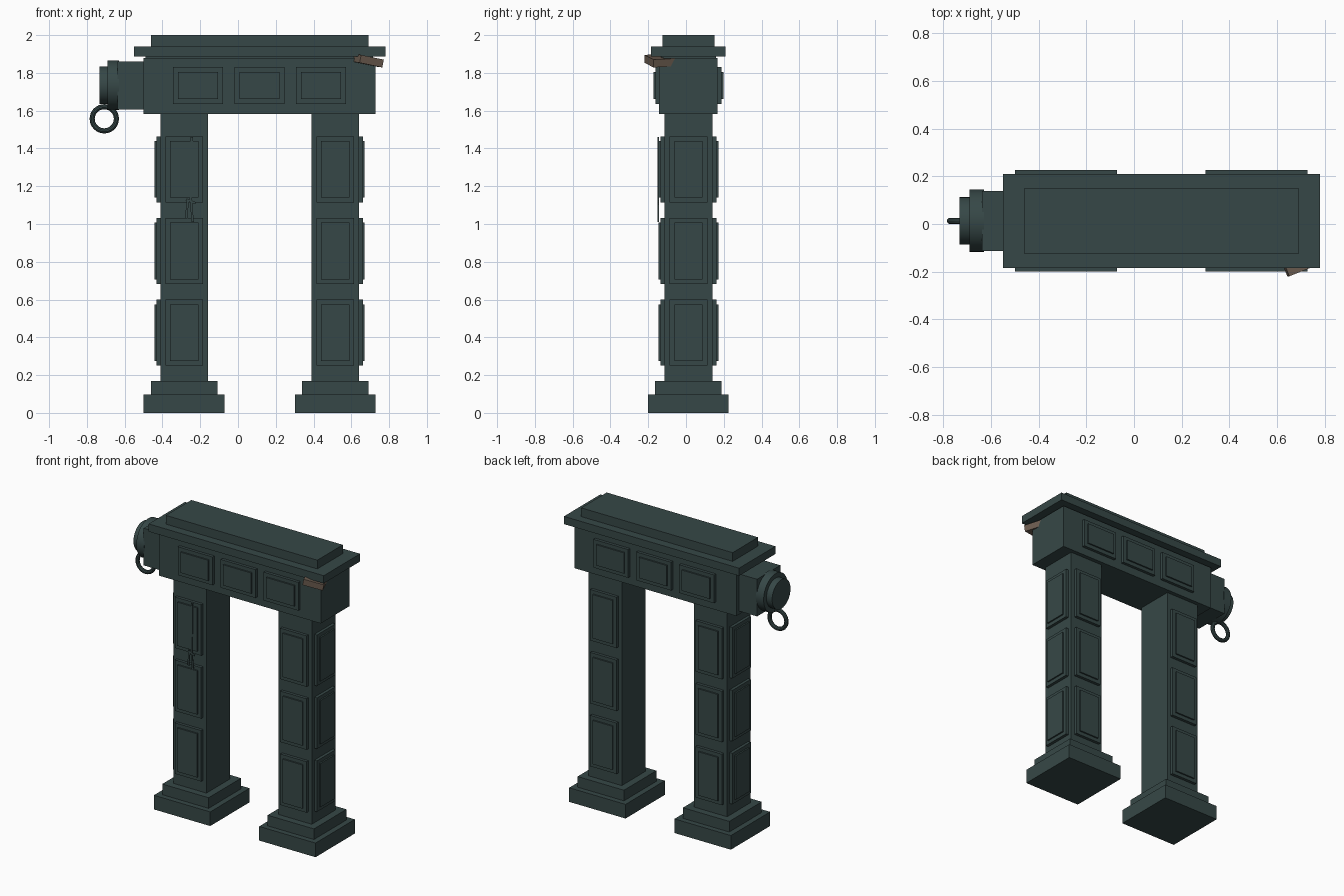
import bpy, math
from mathutils import Matrix, Vector

if "Cube" in bpy.data.objects:
    bpy.data.objects.remove(bpy.data.objects["Cube"])

CY = 0.013  # shared depth centre of the gate


def material(name, rgb):
    m = bpy.data.materials.new(name)
    m.use_nodes = True
    m.diffuse_color = (*rgb, 1)
    m.node_tree.nodes["Principled BSDF"].inputs["Base Color"].default_value = (*rgb, 1)
    return m


stone = material("dark green stone", (0.037, 0.064, 0.063))
clay = material("brown stone", (0.15, 0.108, 0.08))


def finish(name, mat=stone, smooth=False):
    ob = bpy.context.object
    ob.name = name
    ob.data.materials.append(mat)
    if smooth:
        bpy.ops.object.shade_smooth_by_angle(angle=math.radians(35))
    return ob


def box(name, x, y, z, mat=stone):
    """Box from (min, max) pairs."""
    bpy.ops.mesh.primitive_cube_add(size=1)
    ob = finish(name, mat)
    ob.data.transform(Matrix.Diagonal((x[1] - x[0], y[1] - y[0], z[1] - z[0], 1)))
    ob.location = [sum(p) / 2 for p in (x, y, z)]
    return ob


def around(c, half):
    return (c - half, c + half)


def panel(name, centre, angle, half_w, half_h, border):
    """Stepped raised panel facing -y before turning by angle about z."""
    for part, inset, depth in (("frame", 0, 0.02), ("field", border, 0.03)):
        ob = box(f"{name}_{part}", around(0, half_w - inset), (-depth, 0.01),
                 around(0, half_h - inset))
        ob.data.transform(Matrix.Translation((0, (0.01 - depth) / 2, 0)))
        ob.location = centre
        ob.rotation_euler.z = angle


# Pillars with stepped bases and panels on their three outer faces
for side, cx, out in (("right", -0.285, -1), ("left", 0.515, 1)):
    box(f"{side}_plinth", around(cx, 0.214), around(CY, 0.213), (0, 0.097))
    box(f"{side}_base_step", around(cx, 0.176), around(CY, 0.176), (0.097, 0.17))
    box(f"{side}_pillar", around(cx, 0.126), around(CY, 0.128), (0.17, 1.59))
    for i in range(3):
        z = 0.425 + i * 0.432
        faces = (("front", Vector((cx, CY - 0.128, z)), 0),
                 ("back", Vector((cx, CY + 0.128, z)), math.pi),
                 ("outer", Vector((cx + out * 0.126, CY, z)), out * math.pi / 2))
        for face, centre, angle in faces:
            panel(f"{side}_pillar_{face}_panel_{i + 1}", centre, angle, 0.1, 0.175, 0.025)

# Lintel, cornice and cap
box("lintel", (-0.5, 0.728), around(CY, 0.155), (1.582, 1.88))
box("cornice_neck", (-0.49, 0.715), around(CY, 0.145), (1.87, 1.895))
box("cornice", (-0.55, 0.78), around(CY, 0.197), (1.887, 1.94))
box("cap_slab", (-0.46, 0.69), around(CY, 0.138), (1.94, 2.0))
for i in range(3):
    x = -0.212 + i * 0.326
    panel(f"lintel_front_panel_{i + 1}", (x, CY - 0.155, 1.733), 0, 0.132, 0.097, 0.026)
    panel(f"lintel_back_panel_{i + 1}", (x, CY + 0.155, 1.733), math.pi, 0.132, 0.097, 0.026)

# Side bracket with stepped round boss
box("bracket", (-0.637, -0.48), around(CY, 0.126), (1.605, 1.86))
for name, x0, x1, r in (("boss_disc", -0.69, -0.63, 0.131), ("boss_face", -0.733, -0.68, 0.1)):
    bpy.ops.mesh.primitive_cylinder_add(vertices=32, radius=r, depth=x1 - x0,
                                        location=((x0 + x1) / 2, CY, 1.735),
                                        rotation=(0, math.pi / 2, 0))
    finish(name, smooth=True)

# Hanging ring
bpy.ops.mesh.primitive_torus_add(major_radius=0.064, minor_radius=0.0135, major_segments=32,
                                 minor_segments=10, location=(-0.708, CY, 1.557),
                                 rotation=(math.pi / 2, 0, 0))
finish("hanging_ring", smooth=True)

# Loose broken block under the cornice corner
chip = box("broken_block", around(0.686, 0.066), around(-0.14, 0.06),
           around(1.865, 0.021), clay)
chip.rotation_euler = (math.radians(3), math.radians(11), math.radians(22))

# Thin forked crack on the right pillar
for i, (x0, z0, x1, z1) in enumerate(((-0.245, 1.46, -0.25, 1.13),
                                      (-0.275, 1.13, -0.225, 1.11),
                                      (-0.265, 1.13, -0.275, 1.03),
                                      (-0.25, 1.14, -0.24, 1.01))):
    a, b = Vector((x0, 0, z0)), Vector((x1, 0, z1))
    d = b - a
    strip = box(f"crack_{i + 1}", around(0, 0.006), around(0, 0.003), around(0, d.length / 2))
    strip.location = (a + b) / 2 + Vector((0, -0.147, 0))
    strip.rotation_euler.y = math.atan2(d.x, d.z)
